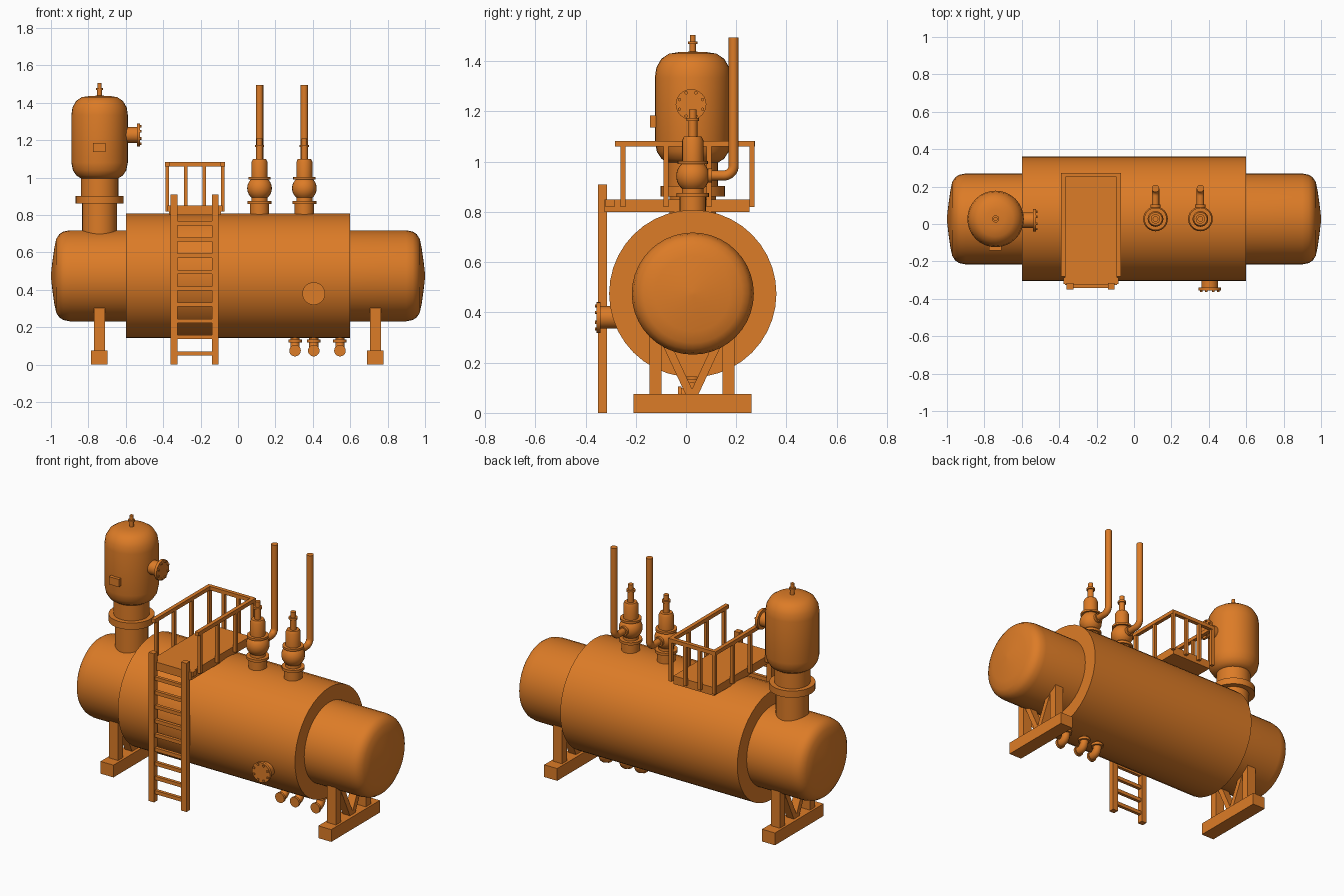
import bpy, bmesh, math
from mathutils import Vector, Matrix

if "Cube" in bpy.data.objects:
    bpy.data.objects.remove(bpy.data.objects["Cube"], do_unlink=True)

COLOR = (0.72, 0.2, 0.02, 1)
paint = bpy.data.materials.new("orange_paint")
paint.use_nodes = True
paint.diffuse_color = COLOR
paint.node_tree.nodes["Principled BSDF"].inputs["Base Color"].default_value = COLOR

AY, AZ = 0.027, 0.475          # long axis of the vessel
parts = []


def add_object(name, data):
    ob = bpy.data.objects.new(name, data)
    bpy.context.collection.objects.link(ob)
    data.materials.append(paint)
    parts.append(ob)
    return ob


def finish(name, bm):
    bmesh.ops.remove_doubles(bm, verts=bm.verts, dist=1e-5)
    bmesh.ops.recalc_face_normals(bm, faces=bm.faces)
    me = bpy.data.meshes.new(name)
    bm.to_mesh(me)
    bm.free()
    return add_object(name, me)


def lathe(name, origin, axis, profile, sides=32):
    """Revolve (radius, height) pairs about an axis, closing both ends."""
    turn = Vector((0, 0, 1)).rotation_difference(Vector(axis)).to_matrix().to_4x4()
    bm = bmesh.new()
    pts = [(0, profile[0][1])] + profile + [(0, profile[-1][1])]
    verts = [bm.verts.new((r, 0, h)) for r, h in pts]
    edges = [bm.edges.new(p) for p in zip(verts, verts[1:])]
    bmesh.ops.spin(bm, geom=verts + edges, cent=(0, 0, 0), axis=(0, 0, 1),
                   angle=math.tau, steps=sides, use_merge=True)
    bmesh.ops.transform(bm, matrix=Matrix.Translation(origin) @ turn, verts=bm.verts)
    bmesh.ops.dissolve_degenerate(bm, dist=1e-6, edges=bm.edges)
    return finish(name, bm)


def box(name, x, y, z):
    """Box from its (low, high) ranges."""
    bm = bmesh.new()
    bmesh.ops.create_cube(bm, size=1)
    for v in bm.verts:
        v.co = [sum(r) / 2 + c * (r[1] - r[0]) for r, c in zip((x, y, z), v.co)]
    return finish(name, bm)


def post(name, x, y, z, w=0.02):
    return box(name, (x - w / 2, x + w / 2), (y - w / 2, y + w / 2), z)


def bent_pipe(name, start, corner, end, radius, bend):
    """Round pipe with one rounded corner."""
    s, c, e = map(Vector, (start, corner, end))
    u, v = (s - c).normalized(), (e - c).normalized()
    path = [s]
    for i in range(9):
        a = i / 8 * math.pi / 2
        path.append(c + u * bend * (1 - math.sin(a)) + v * bend * (1 - math.cos(a)))
    path.append(e)
    cu = bpy.data.curves.new(name, "CURVE")
    cu.dimensions = "3D"
    cu.bevel_depth, cu.bevel_resolution, cu.use_fill_caps = radius, 4, True
    sp = cu.splines.new("POLY")
    sp.points.add(len(path) - 1)
    for p, co in zip(sp.points, path):
        p.co = (*co, 1)
    return add_object(name, cu)


def bolts(name, center, axis, ring, count=8):
    """Ring of bolt heads around a flange."""
    axis = Vector(axis)
    side = axis.cross(Vector((0, 0, 1)))
    for i in range(count):
        spot = Matrix.Rotation(math.tau * (i + 0.5) / count, 3, axis) @ (side * ring)
        lathe(f"{name}_{i + 1}", Vector(center) + spot, axis,
              [(0.007, -0.006), (0.007, 0.006)], 6)


# Vessel: inner tank with domed ends, wide outer shell
half = [(0.243, 0.9), (0.236, 0.935), (0.222, 0.956), (0.197, 0.972), (0.15, 0.982),
        (0.08, 0.992), (0.01, 1.0)]
lathe("inner_tank", (0, AY, AZ), (1, 0, 0), [(r, -h) for r, h in reversed(half)] + half, 40)
lathe("outer_shell", (0, AY, AZ), (1, 0, 0), [(0.333, -0.6), (0.333, 0.6)], 40)

# Upright dome vessel on the tank
DX = -0.74
lathe("dome_riser", (DX, AY, 0), (0, 0, 1), [(0.093, 0.66), (0.093, 0.87)])
lathe("dome_flange", (DX, AY, 0), (0, 0, 1), [(0.128, 0.862), (0.128, 0.903)])
lathe("dome_neck", (DX, AY, 0), (0, 0, 1), [(0.1, 0.9), (0.1, 1.01)])
lathe("dome_vessel", (DX, AY, 0), (0, 0, 1),
      [(0.098, 0.995), (0.125, 1.012), (0.143, 1.04), (0.151, 1.08), (0.151, 1.335),
       (0.145, 1.375), (0.125, 1.41), (0.095, 1.43), (0.05, 1.437), (0.01, 1.438)])
lathe("dome_vent", (DX, AY, 0), (0, 0, 1),
      [(0.013, 1.43), (0.013, 1.468), (0.019, 1.468), (0.019, 1.478), (0.011, 1.478),
       (0.011, 1.505)], 16)
box("dome_plate", (-0.775, -0.708), (-0.143, -0.1), (1.137, 1.184))
lathe("dome_nozzle", (-0.6, 0.02, 1.228), (1, 0, 0),
      [(0.042, -0.03), (0.042, 0.06), (0.061, 0.06), (0.061, 0.076)], 24)
bolts("dome_nozzle_bolt", (-0.522, 0.02, 1.228), (1, 0, 0), 0.05)

# Front inspection nozzle
lathe("front_nozzle", (0.405, -0.25, 0.38), (0, -1, 0),
      [(0.045, 0), (0.045, 0.09), (0.061, 0.09), (0.061, 0.106)], 24)
bolts("front_nozzle_bolt", (0.405, -0.357, 0.38), (0, -1, 0), 0.05)

# Relief valves with tall discharge pipes
for i, x in enumerate((0.115, 0.355), 1):
    globe = [(0.066 * math.cos(a), 0.943 + 0.066 * math.sin(a))
             for a in (math.radians(d) for d in range(-50, 51, 10))]
    lathe(f"relief_valve_{i}", (x, AY, 0), (0, 0, 1),
          [(0.052, 0.78), (0.052, 0.86), (0.064, 0.86), (0.064, 0.876), (0.043, 0.876)]
          + globe + [(0.06, 0.99), (0.06, 1.003), (0.042, 1.003), (0.042, 1.085),
                     (0.035, 1.1), (0.018, 1.1), (0.018, 1.163), (0.025, 1.163),
                     (0.025, 1.175), (0.015, 1.175), (0.015, 1.208)], 24)
    lathe(f"valve_outlet_{i}", (x, 0, 0.945), (0, 1, 0),
          [(0.02, 0.05), (0.02, 0.088), (0.028, 0.088), (0.028, 0.104)], 20)
    bent_pipe(f"discharge_pipe_{i}", (x, 0.06, 0.945), (x, 0.19, 0.945),
              (x, 0.19, 1.495), 0.02, 0.04)

# Drain elbows below the shell
for i, x in enumerate((0.305, 0.405, 0.545), 1):
    lathe(f"drain_flange_{i}", (x, AY, 0), (0, 0, 1),
          [(0.022, 0.1), (0.022, 0.118), (0.036, 0.118), (0.036, 0.134),
           (0.025, 0.134), (0.025, 0.16)], 20)
    bent_pipe(f"drain_elbow_{i}", (x, AY, 0.13), (x, AY, 0.075),
              (x, AY - 0.05, 0.075), 0.025, 0.04)
    lathe(f"drain_end_{i}", (x, AY - 0.045, 0.075), (0, -1, 0), [(0.031, 0), (0.031, 0.014)], 20)

# Support stands
for side, x in (("left", 0.735), ("right", -0.741)):
    box(f"{side}_stand_base", (x - 0.044, x + 0.044), (-0.21, 0.26), (0, 0.075))
    for s, tag in ((-1, "front"), (1, "back")):
        y = 0.024 + s * 0.145
        box(f"{side}_{tag}_leg", (x - 0.03, x + 0.03), (y - 0.024, y + 0.024), (0.07, 0.31))
        brace = box(f"{side}_{tag}_brace", (-0.025, 0.025), (-0.016, 0.016), (0, 0.24))
        brace.rotation_euler.x = -s * math.radians(25)
        brace.location = (x, 0.024 + s * 0.006, 0.07)

# Ladder
for tag, x in (("right", -0.342), ("left", -0.122)):
    box(f"ladder_{tag}_rail", (x - 0.018, x + 0.018), (-0.35, -0.315), (0, 0.91))
for i in range(9):
    z = 0.06 + i * 0.087
    box(f"ladder_rung_{i + 1}", (-0.34, -0.124), (-0.342, -0.322), (z - 0.011, z + 0.011))

# Platform with guard rail on three sides
X0, X1, Y0, Y1 = -0.378, -0.082, -0.25, 0.262
box("platform_deck", (X0 + 0.01, X1 - 0.01), (-0.325, 0.252), (0.8, 0.85))
box("platform_front_edge", (X0, X1), (-0.32, -0.285), (0.82, 0.85))
for tag, x in (("right", X0), ("left", X1)):
    box(f"{tag}_guard_rail", (x - 0.012, x + 0.012), (-0.282, 0.272), (1.06, 1.083))
    for i in range(4):
        post(f"{tag}_guard_post_{i + 1}", x, Y0 + (Y1 - Y0) * i / 3, (0.82, 1.065))
box("back_guard_rail", (X0, X1), (Y1 - 0.012, Y1 + 0.012), (1.06, 1.083))
for i in (1, 2):
    post(f"back_guard_post_{i}", X0 + (X1 - X0) * i / 3, Y1, (0.82, 1.065))

# Turn pipes into meshes and smooth rounded surfaces
bpy.ops.object.select_all(action="DESELECT")
for ob in parts:
    ob.select_set(True)
bpy.context.view_layer.objects.active = parts[0]
bpy.ops.object.convert(target="MESH")
bpy.ops.object.shade_smooth_by_angle(angle=math.radians(35))
